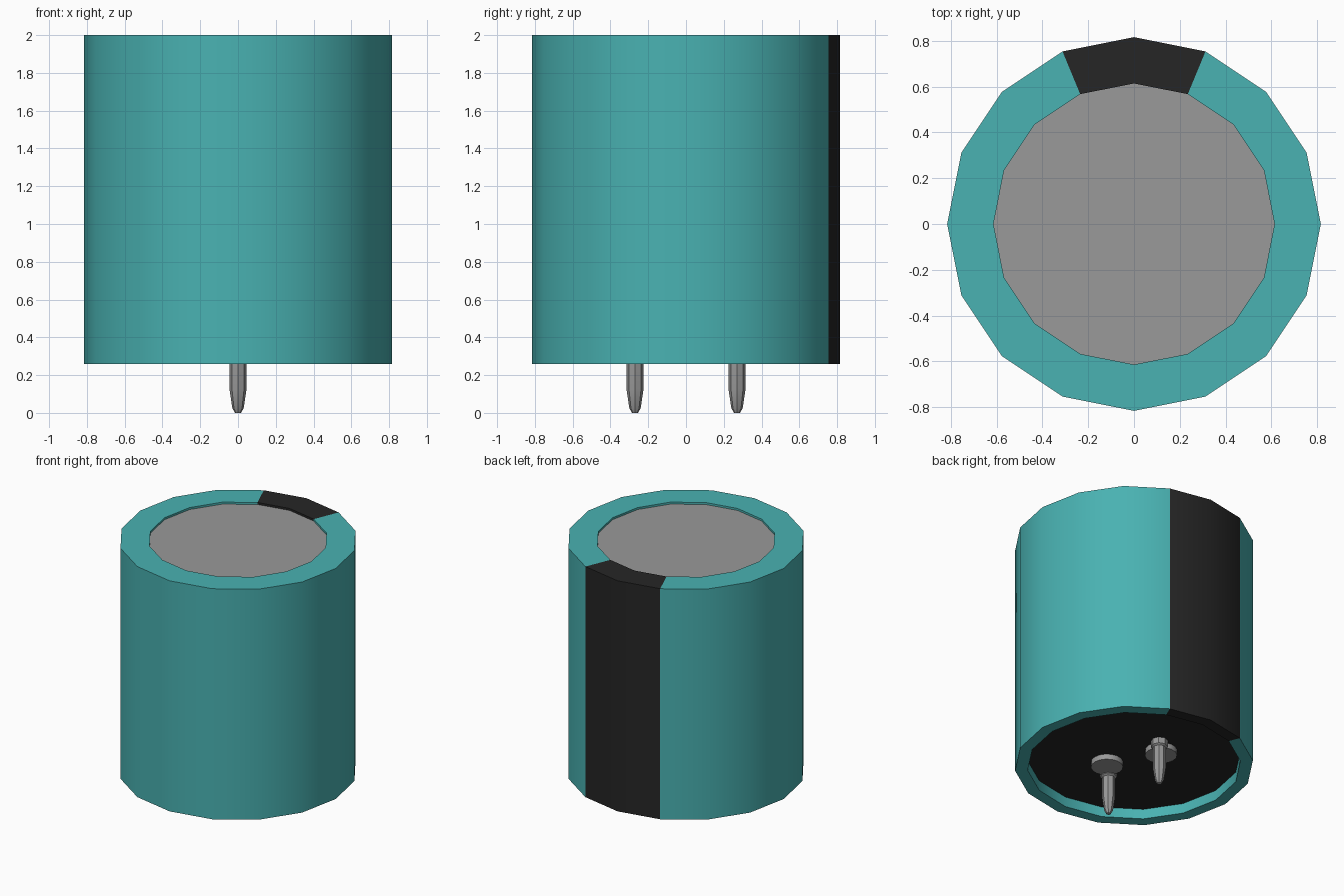
import bpy, bmesh, math

cube = bpy.data.objects.get("Cube")
if cube:
    bpy.data.objects.remove(cube, do_unlink=True)


def material(name, rgb):
    m = bpy.data.materials.new(name)
    m.use_nodes = True
    m.diffuse_color = (*rgb, 1)
    bsdf = next(n for n in m.node_tree.nodes if n.type == 'BSDF_PRINCIPLED')
    bsdf.inputs["Base Color"].default_value = (*rgb, 1)
    return m


teal = material("teal sleeve", (0.067, 0.445, 0.445))
black = material("black", (0.019, 0.019, 0.019))
metal = material("grey metal", (0.319, 0.319, 0.319))


def lathe(name, profile, sides, mats, loc=(0, 0), stripe=False):
    """Revolve (radius, z) points around z; radius 0 closes to a flat cap."""
    bm = bmesh.new()
    rings = []
    for r, z in profile:
        rings.append([bm.verts.new((r * math.cos(2 * math.pi * i / sides),
                                    r * math.sin(2 * math.pi * i / sides), z))
                      for i in range(sides)] if r else None)
    for a, b in zip(rings, rings[1:]):
        if a is None or b is None:
            bm.faces.new(a or b)
            continue
        for i in range(sides):
            j = (i + 1) % sides
            bm.faces.new((a[i], a[j], b[j], b[i]))
    bmesh.ops.recalc_face_normals(bm, faces=bm.faces)
    if stripe:
        # Two segments around the back (+y) are the dark marking stripe
        for f in bm.faces:
            c = f.calc_center_median()
            if abs(math.atan2(c.x, c.y)) < math.pi / 8:
                f.material_index = 1
    mesh = bpy.data.meshes.new(name)
    bm.to_mesh(mesh)
    bm.free()
    ob = bpy.data.objects.new(name, mesh)
    for m in mats:
        mesh.materials.append(m)
    ob.location = (*loc, 0)
    bpy.context.collection.objects.link(ob)
    bpy.ops.object.select_all(action='DESELECT')
    ob.select_set(True)
    bpy.context.view_layer.objects.active = ob
    bpy.ops.object.shade_smooth_by_angle(angle=math.radians(30))
    return ob


# Sleeve with rolled-in rims at top and bottom
lathe("sleeve", [(0.614, 1.98), (0.614, 2.0), (0.816, 2.0), (0.816, 0.26),
                 (0.73, 0.26), (0.73, 0.345)], 16, [teal, black], stripe=True)

# Recessed end plates
lathe("top_plate", [(0, 1.985), (0.614, 1.985), (0.614, 1.96), (0, 1.96)], 16, [metal])
lathe("bottom_plate", [(0, 0.36), (0.73, 0.36), (0.73, 0.335), (0, 0.335)], 16, [black])

# Terminal pins with collars, and the rivet heads beside them
for side, s in (("front", -1), ("back", 1)):
    lathe(side + "_pin", [(0, 0.345), (0.058, 0.345), (0.058, 0.29), (0.045, 0.28),
                          (0.045, 0.125), (0.03, 0.025), (0.016, 0), (0, 0)],
          8, [metal], (0, 0.27 * s))
    lathe(side + "_rivet", [(0, 0.34), (0.11, 0.34), (0.11, 0.295), (0, 0.295)],
          16, [metal], (-0.09 * s, 0.18 * s))
